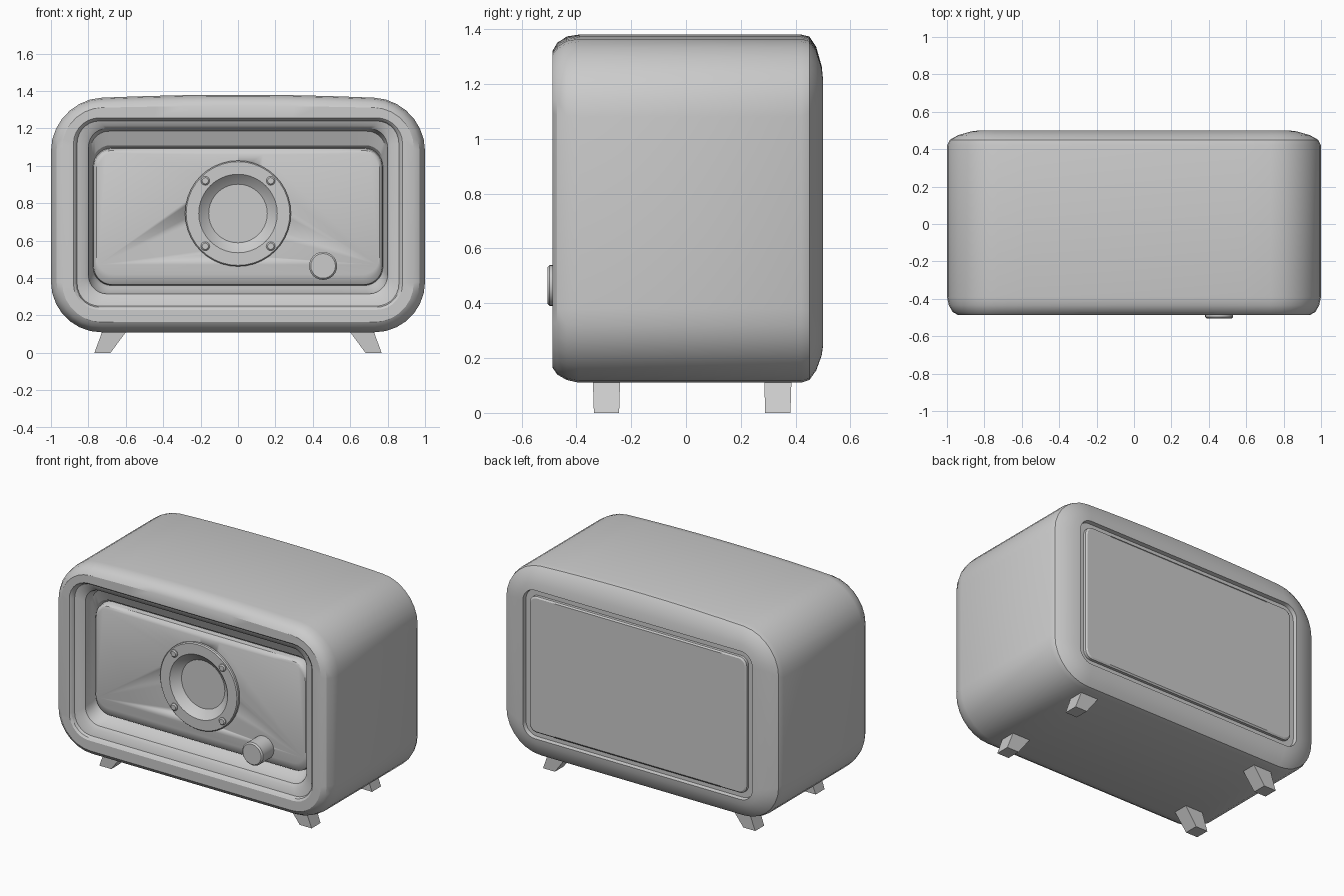
import bpy, bmesh
from math import sin, cos, pi, radians

if "Cube" in bpy.data.objects:
    bpy.data.objects.remove(bpy.data.objects["Cube"])


def finish(name, bm, angle=30):
    bmesh.ops.recalc_face_normals(bm, faces=bm.faces)
    me = bpy.data.meshes.new(name)
    bm.to_mesh(me)
    bm.free()
    ob = bpy.data.objects.new(name, me)
    bpy.context.collection.objects.link(ob)
    if angle:
        bpy.ops.object.select_all(action='DESELECT')
        ob.select_set(True)
        bpy.context.view_layer.objects.active = ob
        bpy.ops.object.shade_smooth_by_angle(angle=radians(angle))
    return ob


def rounded_loop(hx, z0, z1, r, y, bow=0.0, arc=7, edge=10):
    """Rounded rectangle in the xz plane; bow lifts the middle of the top edge."""
    pts = []
    corners = [(hx - r, z1 - r, 0), (-hx + r, z1 - r, 90),
               (-hx + r, z0 + r, 180), (hx - r, z0 + r, 270)]
    for k, (cx, cz, a0) in enumerate(corners):
        for i in range(arc + 1):
            a = radians(a0 + 90 * i / arc)
            pts.append((cx + r * cos(a), cz + r * sin(a)))
        if k in (0, 2):
            xa = pts[-1][0]
            zc = pts[-1][1]
            pts += [(xa * (1 - 2 * i / edge), zc) for i in range(1, edge)]
    mid = (z0 + z1) / 2
    return [(x, y, z + (bow * (1 - (x / hx) ** 2) * (z - mid) / (z1 - mid) if z > mid else 0))
            for x, z in pts]


def skin(name, loops, angle=30):
    """Bridge loops in order and cap both ends."""
    bm = bmesh.new()
    rings = [[bm.verts.new(p) for p in lp] for lp in loops]
    n = len(rings[0])
    for a, b in zip(rings, rings[1:]):
        for i in range(n):
            bm.faces.new((a[i], a[(i + 1) % n], b[(i + 1) % n], b[i]))
    bm.faces.new(rings[0])
    bm.faces.new(rings[-1])
    return finish(name, bm, angle)


def turned(name, profile, cx, cz, n=32, angle=30):
    """Round part about a front-to-back axis from (radius, y) points."""
    return skin(name, [[(cx + r * cos(2 * pi * i / n), y, cz + r * sin(2 * pi * i / n))
                        for i in range(n)] for r, y in profile], angle)


# Cabinet shell, from the rear groove around the outside into the front recess
skin("cabinet", [rounded_loop(*p) for p in [
    (0.78, 0.29, 1.17, 0.05, 0.475),
    (0.825, 0.25, 1.21, 0.08, 0.475),
    (0.83, 0.245, 1.215, 0.085, 0.50),
    (0.87, 0.21, 1.255, 0.13, 0.495, 0.01),
    (0.94, 0.155, 1.315, 0.20, 0.475, 0.02),
    (0.985, 0.12, 1.343, 0.25, 0.45, 0.03),
    (1.00, 0.11, 1.35, 0.27, 0.42, 0.03),
    (1.00, 0.11, 1.35, 0.27, -0.39, 0.03),
    (0.99, 0.12, 1.343, 0.26, -0.435, 0.03),
    (0.97, 0.14, 1.325, 0.24, -0.47, 0.025),
    (0.94, 0.165, 1.305, 0.21, -0.487, 0.015),
    (0.88, 0.23, 1.257, 0.14, -0.487),
    (0.868, 0.243, 1.248, 0.13, -0.478),
    (0.86, 0.25, 1.24, 0.12, -0.46),
    (0.82, 0.295, 1.215, 0.10, -0.45),
    (0.80, 0.315, 1.20, 0.10, -0.435),
    (0.79, 0.325, 1.185, 0.10, -0.38),
    (0.78, 0.345, 1.11, 0.10, -0.35),
    (0.775, 0.36, 1.09, 0.10, -0.32)]])

# Rear cover plate
skin("back_panel", [rounded_loop(*p) for p in [
    (0.785, 0.285, 1.175, 0.05, 0.46),
    (0.785, 0.285, 1.175, 0.05, 0.493),
    (0.775, 0.295, 1.165, 0.045, 0.50)]])

# Front panel with a hole for the speaker
panel = skin("front_panel", [rounded_loop(*p) for p in [
    (0.775, 0.36, 1.095, 0.10, -0.33),
    (0.772, 0.365, 1.092, 0.10, -0.365),
    (0.765, 0.39, 1.085, 0.10, -0.38, -0.01),
    (0.757, 0.42, 1.07, 0.09, -0.386, -0.01)]])
SX, SZ = 0.0, 0.745
cutter = turned("speaker_cutter", [(0.23, -0.5), (0.23, -0.2)], SX, SZ)
cut = panel.modifiers.new("speaker_hole", 'BOOLEAN')
cut.object = cutter
cut.solver = 'EXACT'
bpy.context.view_layer.objects.active = panel
bpy.ops.object.modifier_apply(modifier=cut.name)
bpy.data.objects.remove(cutter)

# Speaker: flat ring, sloping cone and flat centre
turned("speaker", [(0.283, -0.36), (0.283, -0.40), (0.277, -0.407), (0.21, -0.407),
                   (0.203, -0.40), (0.165, -0.365), (0.14, -0.35)], SX, SZ, 40)

# Speaker screws
for sx in (-1, 1):
    for sz in (-1, 1):
        turned("speaker_screw", [(0.024, -0.39), (0.024, -0.413), (0.017, -0.42)],
               SX + sx * 0.175, SZ + sz * 0.175, 12)

# Tuning knob
turned("tuning_knob", [(0.075, -0.37), (0.075, -0.497), (0.066, -0.506)], 0.455, 0.465, 24)

# Splayed feet, mirrored left and right
for side, sx in (("left", -1), ("right", 1)):
    for end, y0, y1 in (("front", -0.34, -0.24), ("back", 0.285, 0.385)):
        def ring(xa, xb, z, inset):
            return [(sx * xa, y0 + inset, z), (sx * xb, y0 + inset, z),
                    (sx * xb, y1 - inset, z), (sx * xa, y1 - inset, z)]
        skin(f"{end}_{side}_foot", [ring(0.682, 0.768, 0.0, 0.004),
                                    ring(0.585, 0.72, 0.13, 0.0)], 0)
